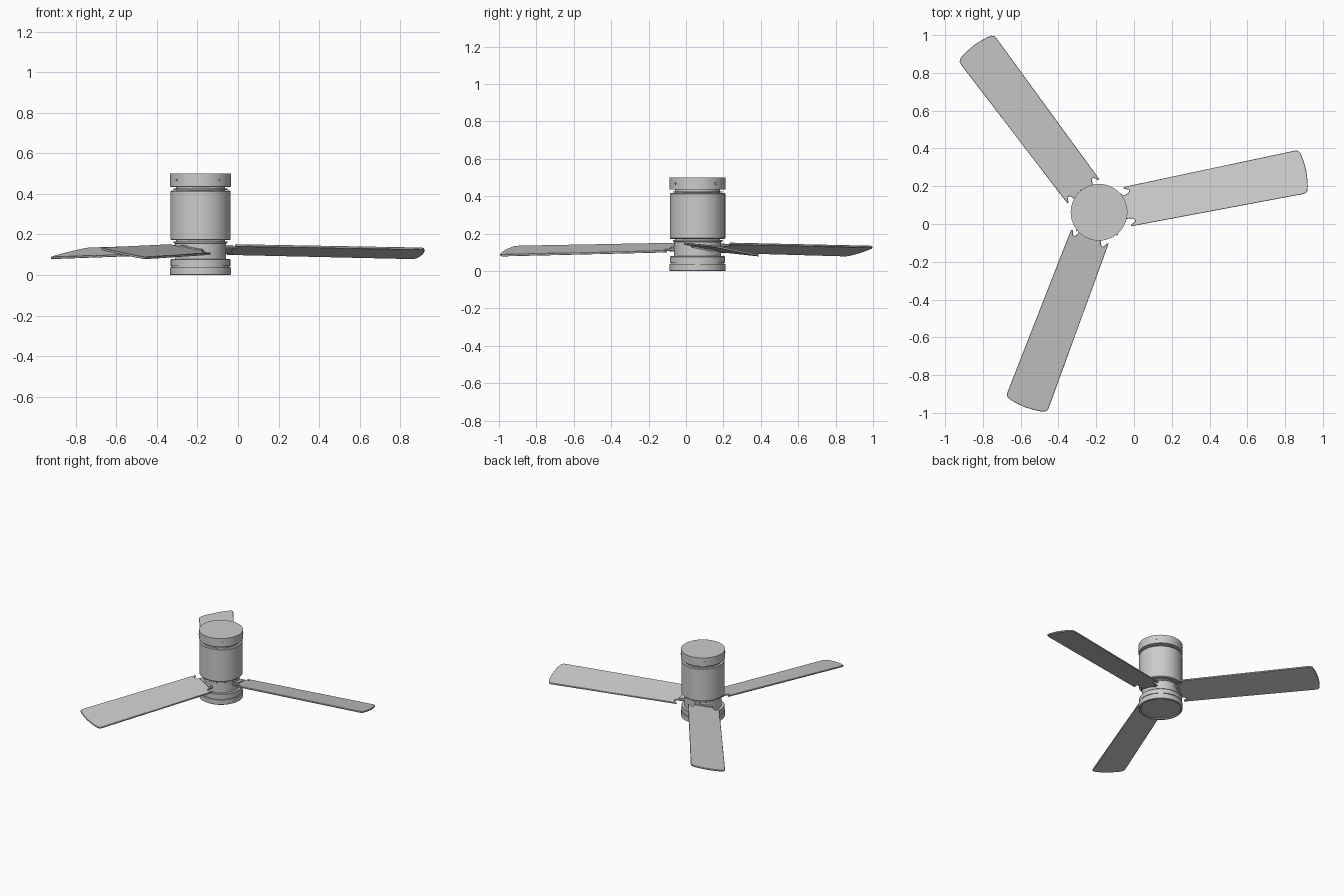
import bpy, bmesh, math
from mathutils import Vector, Matrix

if "Cube" in bpy.data.objects:
    bpy.data.objects.remove(bpy.data.objects["Cube"])

CX, CY = -0.185, 0.062          # hub axis
HUB = Matrix.Translation((CX, CY, 0))


def finish(name, bm, matrix):
    bmesh.ops.recalc_face_normals(bm, faces=bm.faces[:])
    me = bpy.data.meshes.new(name)
    bm.to_mesh(me)
    bm.free()
    ob = bpy.data.objects.new(name, me)
    bpy.context.collection.objects.link(ob)
    ob.matrix_world = matrix
    bpy.ops.object.select_all(action='DESELECT')
    ob.select_set(True)
    bpy.context.view_layer.objects.active = ob
    bpy.ops.object.shade_smooth_by_angle(angle=math.radians(30))
    return ob


def lathe(name, profile, segs=72):
    bm = bmesh.new()
    vs = [bm.verts.new((r, 0, z)) for r, z in profile]
    es = [bm.edges.new(p) for p in zip(vs, vs[1:])]
    bmesh.ops.spin(bm, geom=vs + es, axis=(0, 0, 1), cent=(0, 0, 0),
                   steps=segs, angle=math.tau)
    bmesh.ops.remove_doubles(bm, verts=bm.verts[:], dist=1e-5)
    return finish(name, bm, HUB)


# stationary parts of the hub, from ceiling down
lathe("ceiling_canopy", [(0, .435), (.148, .435), (.15, .437), (.15, .5), (0, .5)])
lathe("upper_neck", [(0, .41), (.12, .41), (.12, .436), (0, .436)])
lathe("canopy_ring", [(0, .419), (.132, .419), (.132, .426), (0, .426)])
lathe("motor_housing", [(0, .172), (.144, .172), (.148, .176), (.148, .413),
                        (.145, .417), (0, .417)])
lathe("lower_flange", [(0, .155), (.128, .155), (.132, .158), (.132, .165),
                       (.12, .165), (.12, .173), (0, .173)])

# rotating hub and light kit
lathe("rotor", [(0, .078), (.126, .078), (.126, .156), (0, .156)])
lathe("light_collar", [(0, .044), (.147, .044), (.147, .076), (.144, .08), (0, .08)])
lathe("light_neck", [(0, .036), (.142, .036), (.142, .046), (0, .046)])
lathe("light_cover", [(0, .006), (.135, .006), (.138, 0), (.148, 0), (.15, .002),
                      (.15, .038), (0, .038)])

# canopy screws
for i in range(4):
    bm = bmesh.new()
    bmesh.ops.create_cone(bm, cap_ends=True, segments=12, radius1=.005,
                          radius2=.004, depth=.008)
    finish("canopy_screw", bm, HUB @ Matrix.Rotation(math.radians(39 + 90 * i), 4, 'Z')
           @ Matrix.Translation((.151, 0, .468)) @ Matrix.Rotation(math.pi / 2, 4, 'Y'))

# half outline of a blade: notched root, slightly flared sides, curved tip
HALF = [(-.05, .062), (.0, .064), (.016, .068), (.025, .077), (.024, .086),
        (.012, .092), (.001, .096), (0, .106), (.925, .117), (.941, .114),
        (.951, .104), (.958, .08), (.963, .045), (.966, 0)]
OUTLINE = HALF + [(u, -v) for u, v in reversed(HALF[:-1])]
PITCH, DROOP, THICK = -.2, -.02, .011


def prism(outline, u0, z0, thick):
    """Thin plate sheared to the blade's pitch and droop."""
    bm = bmesh.new()
    face = bm.faces.new([bm.verts.new((u0 + u, v, z0 + PITCH * v + DROOP * u))
                         for u, v in outline])
    out = bmesh.ops.extrude_face_region(bm, geom=[face])
    top = [g for g in out['geom'] if isinstance(g, bmesh.types.BMVert)]
    bmesh.ops.translate(bm, verts=top, vec=(0, 0, thick))
    return bm


# blades with the brackets that carry them
for deg, u0 in ((11.3, .153), (126.8, .139), (249.3, .138)):
    m = HUB @ Matrix.Rotation(math.radians(deg), 4, 'Z')
    blade = finish("blade", prism(OUTLINE, u0, .12, THICK), m)
    bev = blade.modifiers.new("edge_round", 'BEVEL')
    bev.width, bev.segments, bev.limit_method = .002, 1, 'ANGLE'
    bev.angle_limit = math.radians(60)
    finish("blade_bracket", prism([(-.06, .055), (.0, .055), (.0, -.055),
                                   (-.06, -.055)], u0, .114, .023), m)
